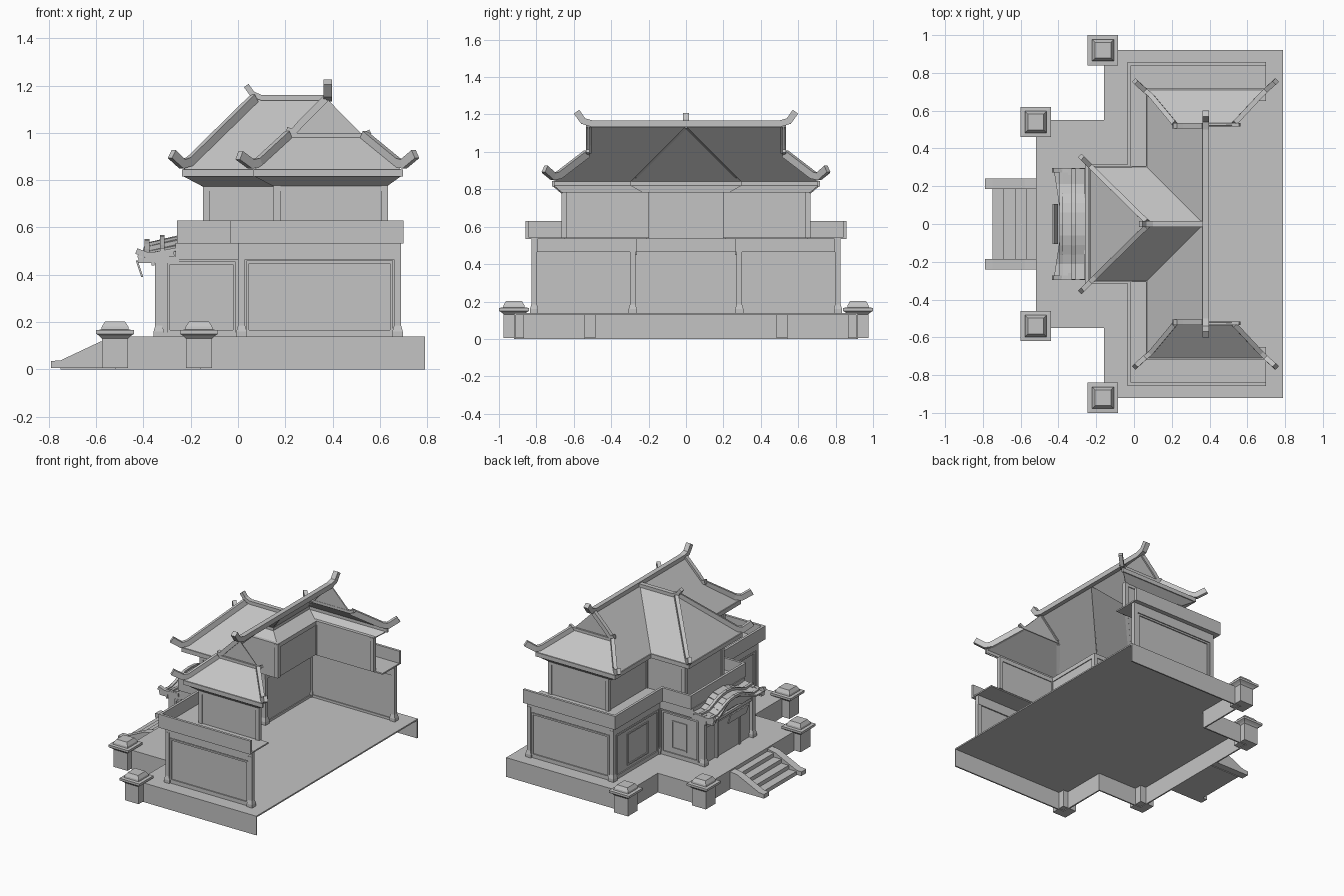
import bpy, bmesh
from mathutils import Vector

cube = bpy.data.objects.get("Cube")
if cube:
    bpy.data.objects.remove(cube, do_unlink=True)

stone = bpy.data.materials.new("plain_grey")
stone.use_nodes = True
GREY = (0.55, 0.55, 0.55, 1)
stone.diffuse_color = GREY
stone.node_tree.nodes["Principled BSDF"].inputs["Base Color"].default_value = GREY


def finish(name, bm, thick=0, mirror=True):
    bmesh.ops.remove_doubles(bm, verts=bm.verts, dist=0.00001)
    bmesh.ops.recalc_face_normals(bm, faces=bm.faces)
    mesh = bpy.data.meshes.new(name)
    bm.to_mesh(mesh)
    bm.free()
    mesh.materials.append(stone)
    ob = bpy.data.objects.new(name, mesh)
    bpy.context.scene.collection.objects.link(ob)
    if mirror:
        mod = ob.modifiers.new("both_sides", 'MIRROR')
        mod.use_axis = (False, True, False)
    if thick:
        mod = ob.modifiers.new("thickness", 'SOLIDIFY')
        mod.thickness = thick
        mod.offset = 0
    return ob


def loft(bm, rings):
    """Closed solid through rings of equal vertex count."""
    rows = [[bm.verts.new(p) for p in ring] for ring in rings]
    n = len(rows[0])
    for a, b in zip(rows, rows[1:]):
        for i in range(n):
            bm.faces.new((a[i], a[(i + 1) % n], b[(i + 1) % n], b[i]))
    bm.faces.new(rows[0])
    bm.faces.new(rows[-1])


def add_box(bm, x0, x1, y0, y1, z0, z1):
    loft(bm, [[(x0, y0, z), (x1, y0, z), (x1, y1, z), (x0, y1, z)] for z in (z0, z1)])


def boxes(name, items):
    for i, item in enumerate(items):
        bm = bmesh.new()
        add_box(bm, *item)
        finish(name if len(items) == 1 else f"{name}_{i + 1}", bm)


def run(name, path, t, z0, z1):
    """Upright band following a right-angled plan path."""
    for i, ((xa, ya), (xb, yb)) in enumerate(zip(path, path[1:])):
        h = t / 2
        bm = bmesh.new()
        add_box(bm, min(xa, xb) - h, max(xa, xb) + h,
                max(0, min(ya, yb) - h), max(ya, yb) + h, z0, z1)
        finish(f"{name}_{i + 1}", bm)


def turned(name, spots, sections):
    """Square post from (half width, height) sections."""
    for i, (x, y) in enumerate(spots):
        bm = bmesh.new()
        loft(bm, [[(x - h, y - h, z), (x + h, y - h, z), (x + h, y + h, z), (x - h, y + h, z)]
                  for h, z in sections])
        finish(f"{name}_{i + 1}", bm)


def bar(name, points, w, h):
    """Rectangular bar along a path lying in one upright plane."""
    pts = [Vector(p) for p in points]
    flat = pts[-1] - pts[0]
    flat.z = 0
    side = Vector((-flat.y, flat.x, 0)).normalized() * w / 2
    rings = []
    for i, p in enumerate(pts):
        d = (pts[min(i + 1, len(pts) - 1)] - pts[max(i - 1, 0)]).normalized()
        up = side.cross(d).normalized() * h / 2
        rings.append([p - side - up, p + side - up, p + side + up, p - side + up])
    bm = bmesh.new()
    loft(bm, rings)
    return finish(name, bm)


def sheets(name, polys, thick=0.008):
    bm = bmesh.new()
    for poly in polys:
        bm.faces.new([bm.verts.new(p) for p in poly])
    finish(name, bm, thick)


def frame(name, axis, c, a0, a1, z0, z1, w=0.012, d=0.008):
    """Thin border on a wall facing along the given axis."""
    parts = [(a0, a1, z0, z0 + w), (a0, a1, z1 - w, z1),
             (a0, a0 + w, z0, z1), (a1 - w, a1, z0, z1)]
    if axis == 'x':
        boxes(name, [(c - d, c, a, b, u, v) for a, b, u, v in parts])
    else:
        boxes(name, [(a, b, c, c + d, u, v) for a, b, u, v in parts])


# Platform, open at the back and underneath
run("platform_skirt", [(.785, .915), (-.155, .915), (-.155, .545), (-.515, .545), (-.515, 0)],
    .01, 0, .135)
boxes("platform_floor", [(-.16, .79, 0, .92, .128, .138), (-.52, -.16, 0, .55, .128, .138)])
turned("platform_post", [(-.165, .92), (-.52, .54)],
       [(.055, .005), (.055, .13), (.065, .14), (.08, .15), (.08, .166), (.058, .168),
        (.056, .18), (.042, .203)])

# Entrance steps and sloping cheeks
boxes("step", [(-.75 + .06 * i, -.52, 0, .19, .028 * i, .028 * (i + 1)) for i in range(4)])
cheek = [(-.79, .005), (-.79, .035), (-.75, .038), (-.58, .118), (-.52, .128), (-.52, .005)]
bm = bmesh.new()
loft(bm, [[(x, y, z) for x, z in cheek] for y in (.185, .24)])
finish("step_cheek", bm)

# Ground floor
run("lower_wall", [(.675, .81), (.015, .81), (.015, .28), (-.32, .28), (-.32, 0)], .012, .135, .5)
run("lower_beam", [(.675, .81), (.015, .81), (.015, .28), (-.25, .28), (-.25, 0)], .03, .465, .535)
run("lower_plinth", [(.675, .81), (.015, .81), (.015, .28), (-.32, .28)], .024, .135, .155)
turned("lower_pillar", [(.675, .812), (.015, .812), (.015, .285), (-.335, .275)],
       [(.022, .135), (.022, .16), (.015, .185), (.015, .5)])
frame("side_panel", 'y', .816, .035, .655, .155, .46)
frame("wing_panel", 'x', .009, .31, .79, .155, .46)
frame("wing_window", 'x', .009, .42, .66, .19, .42, .01, .006)
frame("bay_panel", 'y', .286, -.3, -.01, .155, .455)
frame("bay_window", 'y', .286, -.21, -.09, .2, .4, .008, .006)

# Door and porch
boxes("door_leaf", [(-.333, -.325, 0, .12, .14, .385)])
boxes("door_post", [(-.342, -.325, .12, .135, .138, .4)])
boxes("door_lintel", [(-.342, -.325, 0, .26, .4, .42)])
boxes("porch_side_beam", [(-.42, -.25, .262, .292, .45, .475)])
arch = [(0, .53), (.06, .525), (.11, .51), (.16, .488), (.21, .472), (.295, .475)]
bm = bmesh.new()
for (ya, za), (yb, zb) in zip(arch, arch[1:]):
    xa, xb = -.38 - ya * .15, -.38 - yb * .15
    bm.faces.new([bm.verts.new(p) for p in
                  ((xa, ya, za), (xb, yb, zb), (-.25, yb, zb + .035), (-.25, ya, za + .03))])
finish("porch_roof", bm, .014)
sheets("porch_arch_board", [[(-.36, ya, .44 if ya > .1 else .455), (-.36, yb, .44 if yb > .1 else .455),
                             (-.36, yb, zb), (-.36, ya, za)]
                            for (ya, za), (yb, zb) in zip(arch, arch[1:])], .012)
for i, c in enumerate((-.385, -.32)):
    bar(f"porch_rib_{i + 1}", [(c, y, z + .012 + .018 * i) for y, z in arch], .02, .018)
bar("porch_eave_tip", [(-.27, .285, .49), (-.38, .285, .482), (-.43, .285, .5)], .025, .025)
sheets("plaque", [[(-.428, 0, .46), (-.428, .105, .46), (-.405, .105, .39), (-.405, 0, .39)]])

# Parapet and terrace
run("parapet", [(.69, .848), (-.025, .848), (-.025, .305), (-.25, .305), (-.25, 0)], .018, .533, .63)
boxes("terrace", [(-.03, .16, .21, .85, .533, .543), (.16, .698, .65, .85, .533, .543),
                  (-.255, -.13, 0, .31, .533, .543), (-.13, -.03, .21, .31, .533, .543)])

# Upper floor
upper = [(.62, .652), (.165, .652), (.165, .212), (-.135, .212), (-.135, 0)]
run("upper_wall", upper, .012, .54, .78)
run("upper_beam", upper, .024, .755, .785)
turned("upper_pillar", upper[:4], [(.014, .54), (.014, .78)])

# Eaves
eave = [(.69, .71), (.07, .71), (.07, .3), (-.23, .3), (-.23, 0)]
sheets("soffit", [[(*a, .82), (*b, .82), (*d, .77), (*c, .77)]
                  for a, b, c, d in zip(eave, eave[1:], upper, upper[1:])])
run("eave_band", eave, .014, .815, .845)

# Roof slopes, with a projecting front wing and open back
TOP, MID, LOW = 1.14, .985, .84
sheets("main_slope", [[(.37, 0, TOP), (.37, .52, TOP), (.215, .52, MID), (.07, .71, LOW), (.07, .3, LOW)]])
sheets("gable_and_skirt_roof", [
    [(.38, .52, TOP), (.215, .52, MID), (.53, .52, MID)],
    [(.215, .52, MID), (.53, .52, MID), (.69, .71, LOW), (.07, .71, LOW)]])
sheets("front_wing_roof", [
    [(.07, 0, TOP), (.37, 0, TOP), (.07, .3, LOW), (-.23, .3, LOW)],
    [(.07, 0, TOP), (-.23, .3, LOW), (-.23, 0, LOW)]])

# Ridges with upturned ends
bar("main_ridge", [(.38, 0, 1.15), (.38, .5, 1.15), (.38, .55, 1.165), (.38, .585, 1.215)], .035, .036)
bar("wing_ridge", [(.37, 0, 1.148), (.1, 0, 1.148), (.06, 0, 1.165), (.035, 0, 1.2)], .032, .024)
bar("verge_ridge", [(.37, .52, 1.145), (.27, .52, 1.045), (.235, .52, 1.005), (.205, .52, 1.01)], .028, .03)
bar("wing_hip", [(.07, .01, 1.145), (-.2, .275, .88), (-.235, .31, .868), (-.28, .355, .91)], .026, .04)
bar("skirt_hip_front", [(.215, .53, .99), (.09, .68, .875), (.055, .71, .868), (.005, .755, .905)], .026, .04)
bar("skirt_hip_back", [(.53, .53, .99), (.67, .68, .875), (.7, .71, .868), (.75, .755, .91)], .026, .04)
bar("skirt_top_ridge", [(.22, .525, .99), (.53, .525, .99), (.56, .525, 1.005)], .02, .02)
